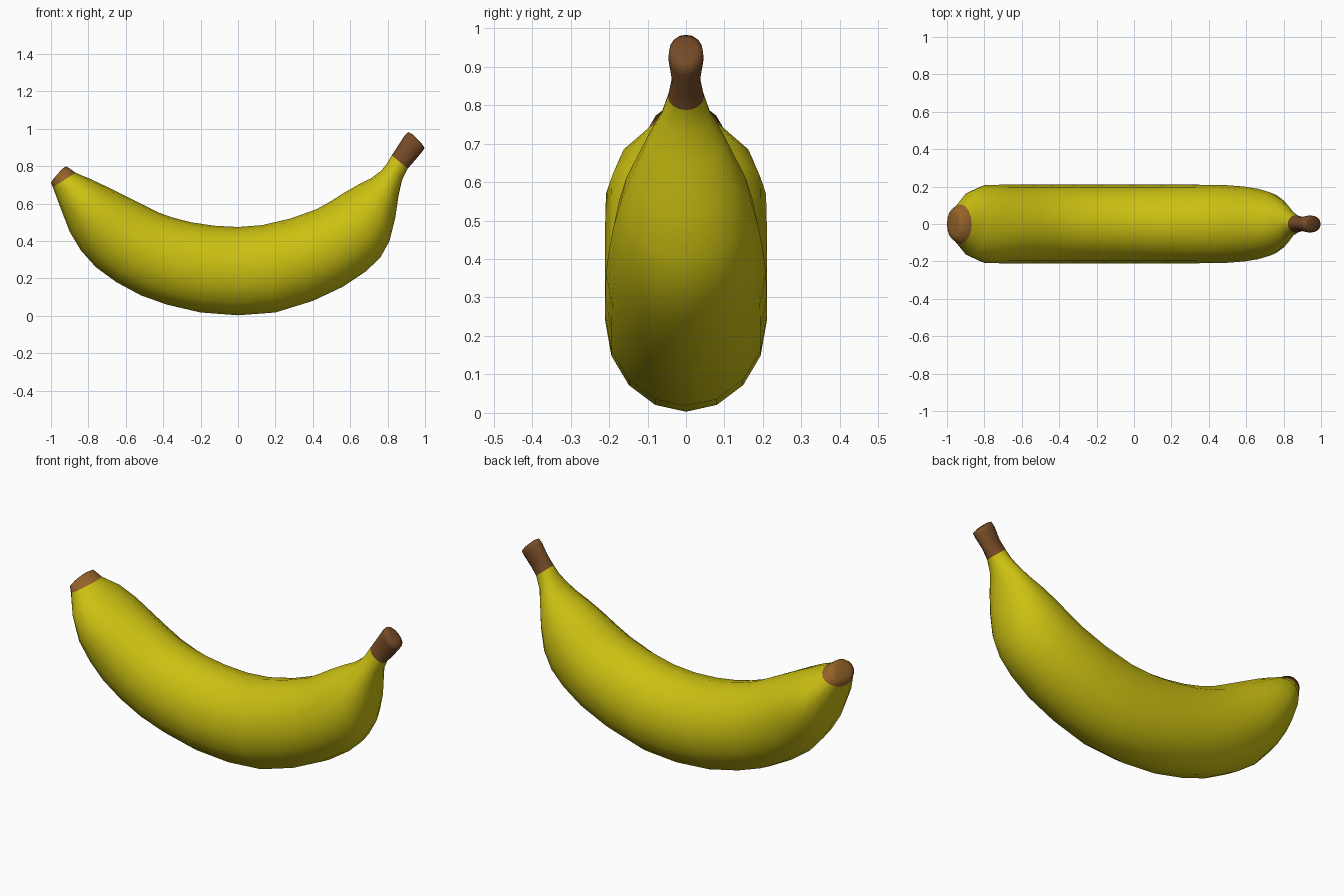
import bpy, bmesh, math
from mathutils import Vector

if "Cube" in bpy.data.objects:
    bpy.data.objects.remove(bpy.data.objects["Cube"])

SIDES = 16

def material(name, rgb):
    m = bpy.data.materials.new(name)
    m.diffuse_color = (*rgb, 1)
    m.use_nodes = True
    m.node_tree.nodes["Principled BSDF"].inputs["Base Color"].default_value = m.diffuse_color
    return m

peel = material("yellow peel", (0.60, 0.53, 0.006))
tip = material("light brown tip", (0.30, 0.125, 0.022))
stem = material("dark brown stem", (0.18, 0.07, 0.02))

# Cross-sections: outer x, outer z, inner x, inner z, half width
rings = [
    (-.987, .732, -.938, .788, .055),
    (-1.0, .712, -.917, .800, .085),
    (-.99, .688, -.868, .765, .105),
    (-.95, .58, -.79, .732, .175),
    (-.90, .45, -.70, .69, .208),
    (-.84, .35, -.59, .635, .21),
    (-.76, .26, -.50, .59, .21),
    (-.65, .18, -.42, .55, .21),
    (-.52, .11, -.34, .523, .21),
    (-.38, .06, -.25, .50, .21),
    (-.20, .018, -.13, .482, .21),
    (0, .003, 0, .475, .21),
    (.20, .018, .13, .485, .21),
    (.40, .08, .28, .52, .21),
    (.56, .155, .42, .57, .208),
    (.68, .235, .50, .615, .20),
    (.76, .31, .57, .66, .188),
    (.81, .40, .65, .705, .168),
    (.84, .52, .715, .738, .135),
    (.858, .64, .765, .775, .10),
    (.877, .725, .797, .815, .066),
    (.907, .787, .822, .858, .047),
    (.945, .83, .853, .905, .037),
    (.985, .878, .89, .963, .046),
    (.998, .897, .910, .983, .044),
    (.982, .922, .930, .973, .028),
]
TIP_END, STEM_START = 2, 21

# Banana lofted from tip to stem
bm = bmesh.new()
loops = []
for ox, oz, ix, iz, w in rings:
    outer, inner = Vector((ox, 0, oz)), Vector((ix, 0, iz))
    mid, half = (outer + inner) / 2, (inner - outer) / 2
    angles = [2 * math.pi * k / SIDES for k in range(SIDES)]
    loops.append([bm.verts.new(mid + half * math.cos(a) + Vector((0, w * math.sin(a), 0)))
                  for a in angles])

for r, (a, b) in enumerate(zip(loops, loops[1:])):
    for k in range(SIDES):
        n = (k + 1) % SIDES
        f = bm.faces.new((a[k], a[n], b[n], b[k]))
        f.material_index = 1 if r < TIP_END else 2 if r >= STEM_START else 0
bm.faces.new(loops[0]).material_index = 1
bm.faces.new(loops[-1]).material_index = 2
bmesh.ops.recalc_face_normals(bm, faces=bm.faces[:])
for f in bm.faces:
    f.smooth = True

mesh = bpy.data.meshes.new("banana")
bm.to_mesh(mesh)
bm.free()
for m in (peel, tip, stem):
    mesh.materials.append(m)
bpy.context.collection.objects.link(bpy.data.objects.new("banana", mesh))
